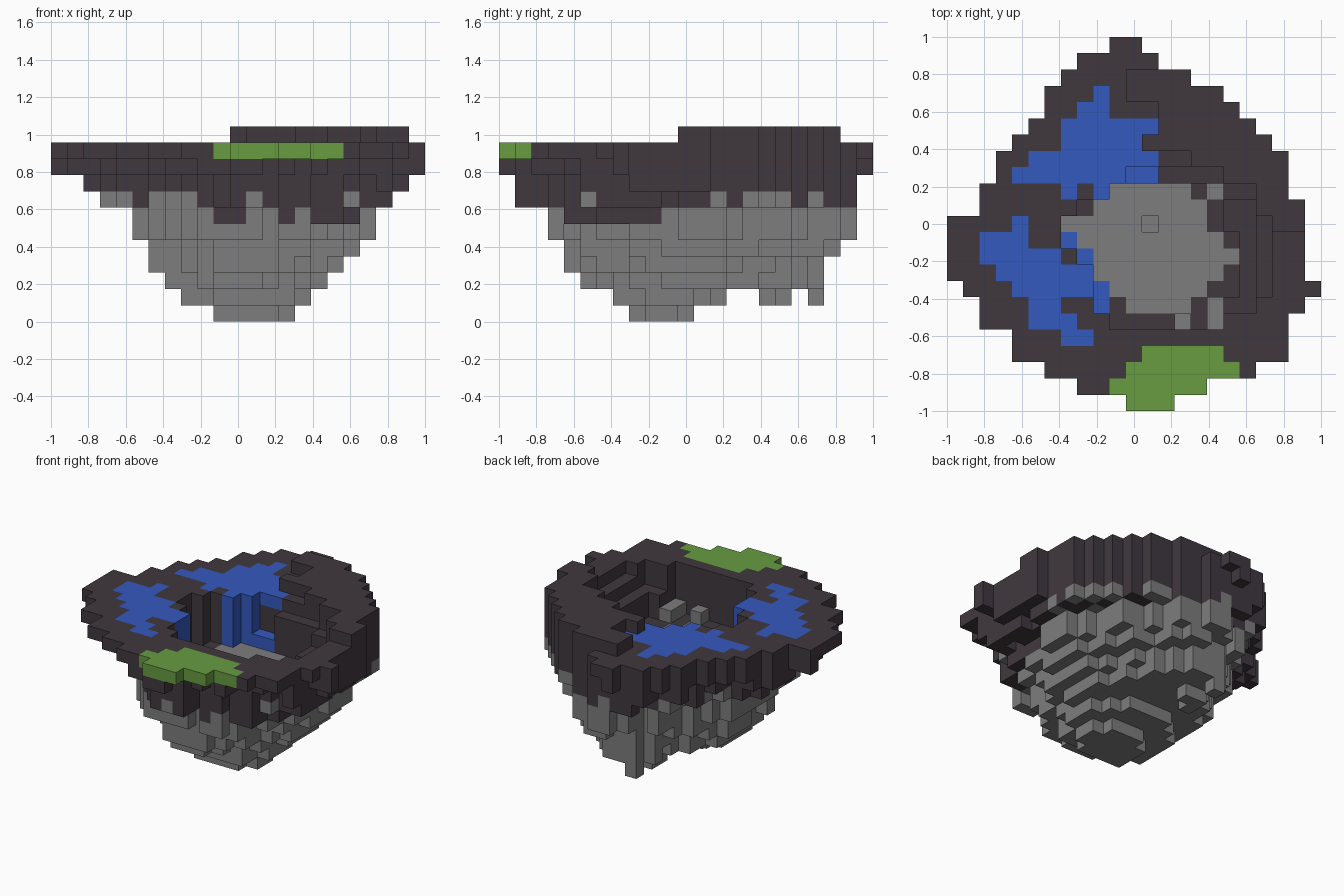
import bpy
import bmesh
import random
from mathutils import Vector

random.seed(4)
COUNT = 23
CELL = 2 / COUNT
FLOOR, GROUND = 7, 11

old = bpy.data.objects.get("Cube")
if old:
    bpy.data.objects.remove(old)


def spans(first_row, pairs):
    """Set of grid columns from one start/end span per row, front to back."""
    return {(i, first_row + r) for r, (a, b) in enumerate(pairs) for i in range(a, b)}


def block(x0, x1, y0, y1):
    return {(i, j) for i in range(x0, x1) for j in range(y0, y1)}


# Island plan
outline = spans(0, [
    (11, 14), (8, 16), (6, 19), (4, 21), (4, 21), (2, 21), (2, 22), (1, 23),
    (0, 22), (0, 22), (0, 22), (0, 22), (2, 22), (2, 21), (3, 21), (3, 21),
    (4, 20), (5, 19), (6, 18), (6, 17), (7, 15), (8, 13), (10, 12)])

# Sunken pit, its grey floor, and the raised ledge at the back
pit = spans(5, [(10, 17), (9, 17), (9, 18), (9, 18), (8, 18), (7, 18), (7, 17),
                (8, 17), (10, 17)])
pit_wall = {(i + a, j + b) for i, j in pit for a in (-1, 0, 1) for b in (-1, 0, 1)}
stone_floor = spans(6, [(11, 15), (10, 16), (9, 17), (9, 18), (8, 17), (7, 16),
                        (9, 16), (10, 15)])
boulders = {(14, 5), (16, 5), (16, 6)}
stone_floor |= boulders | {(16, 13)}
ledge = spans(11, [(20, 22), (19, 22), (19, 21), (17, 21), (15, 21), (12, 20),
                   (13, 19), (13, 18), (11, 17), (11, 15)]) & outline

# Steps down into the pit along its left and back sides
low_step = block(17, 19, 6, 13) - pit
high_step = block(19, 20, 7, 12) | block(13, 17, 14, 15) | block(17, 19, 13, 14)

# Water pools and grass patch
left_pool = spans(4, [(7, 9), (5, 8), (5, 7), (4, 10), (3, 9), (2, 7), (2, 5), (4, 5)])
left_pool |= {(9, 6), (8, 9), (7, 10)}
back_pool = spans(14, [(4, 13), (5, 13), (7, 12), (7, 13), (8, 10), (9, 10)])
back_pool |= {(7, 13), (9, 13)}
pools = left_pool | back_pool
meadow = spans(0, [(11, 14), (10, 16), (11, 18), (12, 17)])

# Extent of each layer, bottom to top: x start, x end, y start, y end
layers = [(10, 15, 8, 12), (8, 16, 7, 14), (7, 17, 5, 20), (6, 18, 4, 20),
          (6, 19, 4, 21), (5, 20, 3, 22), (5, 20, 3, 22), (3, 21, 1, 22),
          (2, 22, 1, 22), (0, 23, 0, 23)]
jitter = {c: random.uniform(-0.1, 0.22) for c in sorted(outline)}
speck = {c: random.random() for c in sorted(outline)}


def in_layer(column, k):
    """Rough diamond cross-section; the rim leans to the back left, the root away."""
    if k >= len(layers) or (column in pit_wall and k >= FLOOR - 1):
        return True
    x0, x1, y0, y1 = layers[k]
    i, j = column
    if not (x0 <= i < x1 and y0 <= j < y1):
        return False
    u = (2 * i + 1 - x0 - x1) / (x1 - x0)
    v = (2 * j + 1 - y0 - y1) / (y1 - y0)
    power = 2 if k < 2 else 1.35
    tilt = -0.25 if k < FLOOR else 0.4 if k == FLOOR else 0.8
    lean = tilt * abs(u * v) * (u + v)
    return abs(u) ** power + abs(v) ** power - lean < 1 + jitter[column]


def top_of(column):
    if column in boulders:
        return FLOOR + 1
    if column in pit:
        return FLOOR - (column == (12, 11))
    if column in ledge:
        return GROUND + 1
    if column in high_step:
        return GROUND - 1
    if column in low_step:
        return GROUND - 2
    if column in {(11, 14), (12, 14)}:
        return FLOOR + 1
    return GROUND


def part_of(column, k):
    i, j = column
    if column in meadow and k == GROUND - 1:
        return "grass_patch"
    if column in pit:
        if column in pools and k == FLOOR - 1:
            return "water"
        floor_dark = column not in stone_floor and k == FLOOR - 1
        return "dark_earth" if floor_dark else "stone_base"
    falls = column in pit_wall and i > 6 and j > 5 and k >= FLOOR
    if column in pools and (k == GROUND - 1 or falls):
        return "water"
    if k >= FLOOR + 1:
        return "dark_earth"
    if k == FLOOR:
        chance = 0.55 if j >= 12 else 0.2 if i < 9 else 0.8
        dark = column in pit_wall or speck[column] < chance
    else:
        dark = k == FLOOR - 1 and j < 10 and (i > 15 or speck[column] < 0.4)
    return "dark_earth" if dark else "stone_base"


# Fill the blocks from the top down so nothing floats
cells = {}
for column in sorted(outline):
    for k in reversed(range(top_of(column))):
        if not in_layer(column, k):
            break
        cells[(*column, k)] = part_of(column, k)

# Hanging rock spikes under the back
for i, j in [(10, 16), (10, 17), (11, 17), (10, 19)]:
    for k in range(1, FLOOR):
        cells.setdefault((i, j, k), "stone_base")

# The six sides of a block
SIDES = []
for axis in range(3):
    for sign in (-1, 1):
        n = Vector((0, 0, 0))
        n[axis] = sign
        u = Vector((0, 0, 0))
        u[(axis + 1) % 3] = 1
        SIDES.append((n, u, n.cross(u)))


def build(name, material_name, color):
    """One object from the exposed block faces of a part."""
    bm = bmesh.new()
    for cell, part in cells.items():
        if part != name:
            continue
        center = Vector(cell) + Vector((0.5, 0.5, 0.5))
        for n, u, v in SIDES:
            neighbour = tuple(int(c + d) for c, d in zip(cell, n))
            if neighbour in cells:
                continue
            corners = [center + (n + a * u + b * v) / 2
                       for a, b in ((-1, -1), (1, -1), (1, 1), (-1, 1))]
            bm.faces.new([bm.verts.new(p * CELL - Vector((1, 1, 0))) for p in corners])
    bmesh.ops.remove_doubles(bm, verts=bm.verts, dist=0.001)
    mesh = bpy.data.meshes.new(name)
    bm.to_mesh(mesh)
    bm.free()
    mat = bpy.data.materials.new(material_name)
    mat.use_nodes = True
    mat.diffuse_color = (*color, 1)
    shader = next(n for n in mat.node_tree.nodes if n.type == "BSDF_PRINCIPLED")
    shader.inputs["Base Color"].default_value = (*color, 1)
    shader.inputs["Roughness"].default_value = 0.9
    mesh.materials.append(mat)
    bpy.context.collection.objects.link(bpy.data.objects.new(name, mesh))


build("stone_base", "grey stone", (0.205, 0.205, 0.205))
build("dark_earth", "dark earth", (0.051, 0.04, 0.049))
build("water", "blue water", (0.034, 0.1, 0.52))
build("grass_patch", "green grass", (0.135, 0.335, 0.053))
